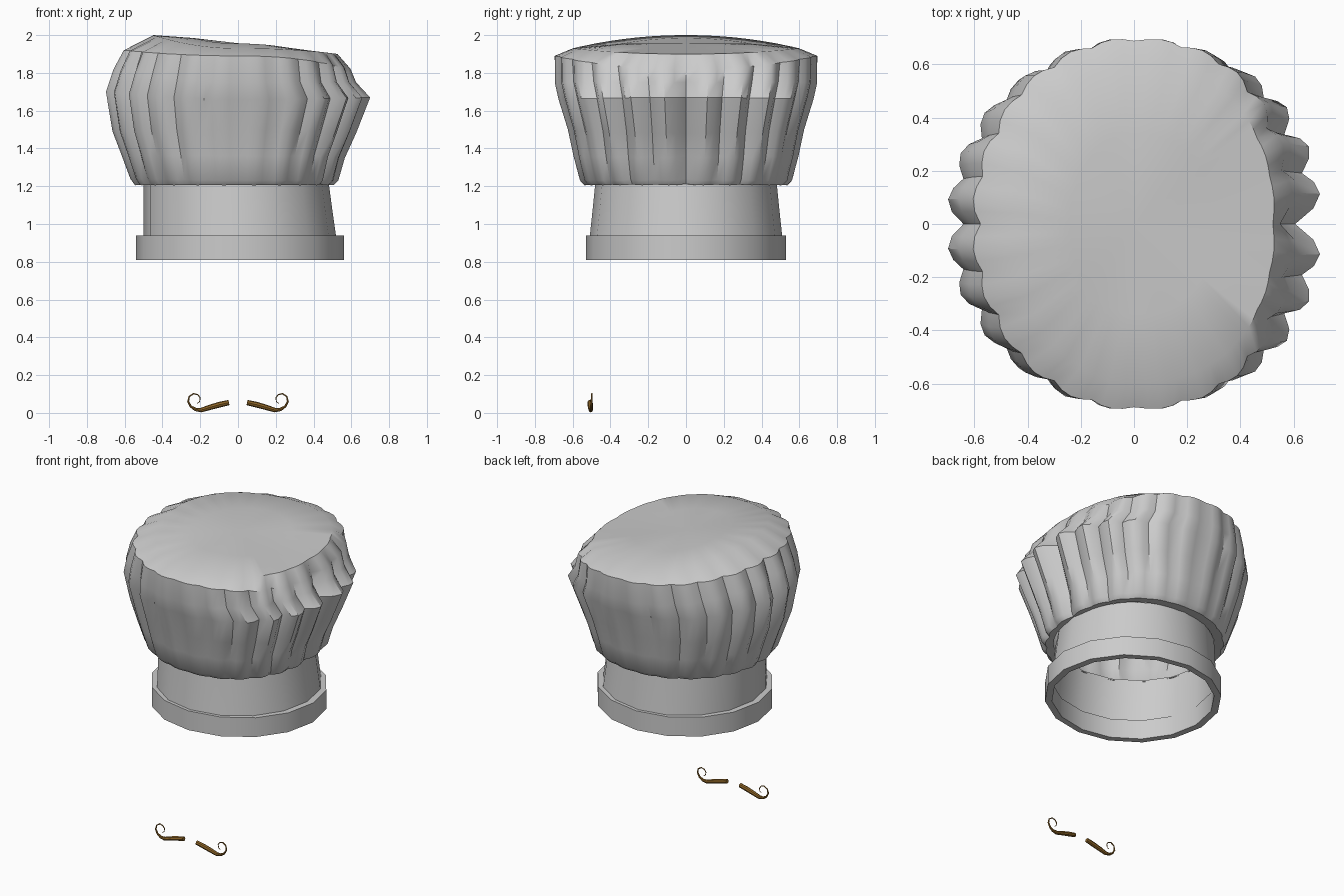
import bpy, bmesh, random
from math import sin, cos, pi, radians
from mathutils import Vector

if "Cube" in bpy.data.objects:
    bpy.data.objects.remove(bpy.data.objects["Cube"])

random.seed(4)


def make_object(name, rings, close_ends=False, cyclic=False, tip=None, angle=40, mat=None):
    """Skin a list of closed rings of points into a smooth-shaded object."""
    bm = bmesh.new()
    vs = [[bm.verts.new(p) for p in ring] for ring in rings]
    n = len(vs[0])
    pairs = list(zip(vs, vs[1:])) + ([(vs[-1], vs[0])] if cyclic else [])
    for a, b in pairs:
        for i in range(n):
            j = (i + 1) % n
            bm.faces.new((a[i], a[j], b[j], b[i]))
    if tip is not None:
        t = bm.verts.new(tip)
        for i in range(n):
            bm.faces.new((vs[-1][i], vs[-1][(i + 1) % n], t))
    if close_ends:
        bm.faces.new(vs[0][::-1])
        bm.faces.new(vs[-1])
    bmesh.ops.recalc_face_normals(bm, faces=bm.faces)
    me = bpy.data.meshes.new(name)
    bm.to_mesh(me)
    bm.free()
    ob = bpy.data.objects.new(name, me)
    bpy.context.collection.objects.link(ob)
    if mat:
        me.materials.append(mat)
    bpy.ops.object.select_all(action='DESELECT')
    ob.select_set(True)
    bpy.context.view_layer.objects.active = ob
    bpy.ops.object.shade_smooth_by_angle(angle=radians(angle))
    return ob


def oval(left, right, half_y, z, n=16):
    """Ring with different reach to the left, right and front/back."""
    pts = []
    for i in range(n):
        c, s = cos(2 * pi * i / n), sin(2 * pi * i / n)
        pts.append((c * (right if c > 0 else left), s * half_y, z))
    return pts


# Head band: thick flat ring
make_object("head_band", [oval(.54, .56, .53, .81), oval(.54, .56, .53, .94),
                          oval(.495, .515, .49, .94), oval(.495, .515, .49, .81)], cyclic=True)

# Neck: open tapered sleeve
make_object("hat_neck", [oval(.50, .52, .51, .93), oval(.50, .50, .495, 1.07),
                         oval(.50, .48, .48, 1.22)])

# Puffed crown: rings of (left, right, half_y, z_left, z_mid, z_right, pleat strength)
CROWN = [
    (.49, .47, .475, 1.21, 1.21, 1.21, 0),
    (.55, .51, .54, 1.205, 1.205, 1.205, .35),
    (.575, .535, .565, 1.24, 1.23, 1.23, .5),
    (.62, .57, .60, 1.36, 1.36, 1.35, .7),
    (.67, .63, .63, 1.49, 1.50, 1.48, .9),
    (.705, .705, .68, 1.70, 1.66, 1.67, 1),
    (.665, .63, .70, 1.82, 1.75, 1.75, .9),
    (.61, .60, .70, 1.92, 1.89, 1.82, .6),
    (.45, .53, .60, 2.0, 1.93, 1.90, .1),
    (.24, .30, .34, 1.985, 1.955, 1.925, 0),
]
SEG, PLEATS = 96, 24
depth = [random.uniform(.5, 1.1) for _ in range(PLEATS // 2 + 1)]
depth[0] = depth[-1] = 1


def crown_ring(left, right, half_y, zl, zm, zr, strength):
    pts = []
    for i in range(SEG):
        t = 2 * pi * i / SEG
        c, s = cos(t), sin(t)
        k = round(i * PLEATS / SEG) % PLEATS
        fold = (1 - abs(sin(t * PLEATS / 2))) * depth[min(k, PLEATS - k)] * strength
        fold *= .025 + (.115 if c > 0 else .065) * abs(c) ** 1.2
        p = .88 if c > 0 else .98                     # right half is a little boxier
        x = (right if c > 0 else -left) * abs(c) ** p
        y = half_y * abs(s) ** p * (1 if s > 0 else -1)
        z = zm * s * s + (zr if c > 0 else zl) * c * c
        pts.append((x * (1 - fold), y * (1 - fold), z + fold * .15 * (z < 1.4)))
    return pts


make_object("hat_crown", [crown_ring(*r) for r in CROWN], tip=(0, 0, 1.957), angle=35)

# Moustache: mirrored tapered tubes with curled tips
brown = bpy.data.materials.new("moustache_brown")
brown.diffuse_color = (.27, .13, .02, 1)
brown.use_nodes = True
brown.node_tree.nodes["Principled BSDF"].inputs["Base Color"].default_value = brown.diffuse_color
PATH = [  # x, z, radius
    (.048, .055, .014), (.10, .043, .015), (.15, .029, .014), (.195, .015, .012),
    (.225, .018, .009), (.25, .034, .006), (.264, .060, .005), (.258, .087, .004),
    (.235, .102, .004), (.212, .096, .003), (.200, .078, .003), (.204, .058, .002),
    (.216, .050, .002),
]
for side, label in ((-1, "left"), (1, "right")):
    rings = []
    for i, (x, z, r) in enumerate(PATH):
        a, b = PATH[max(i - 1, 0)], PATH[min(i + 1, len(PATH) - 1)]
        d = Vector((b[0] - a[0], 0, b[1] - a[1])).normalized()
        y = -.508 + .01 * min(i / 8, 1)
        rings.append([(side * (x - d.z * r * cos(q)), y + r * sin(q), z + d.x * r * cos(q))
                      for q in (2 * pi * j / 8 for j in range(8))])
    make_object("moustache_" + label, rings, close_ends=True, mat=brown)
